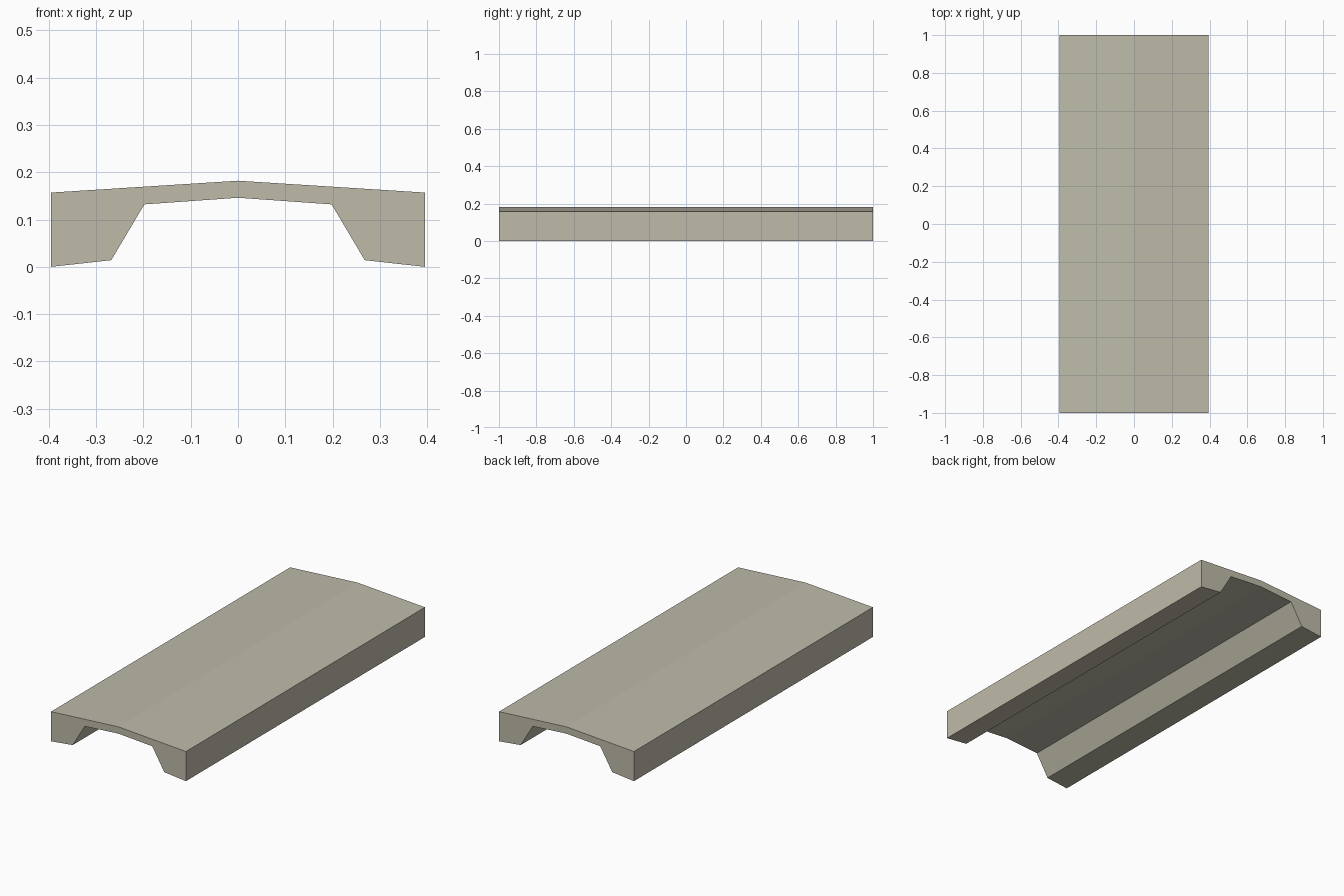
import bpy
import bmesh
from mathutils import Vector

cube = bpy.data.objects.get("Cube")
if cube:
    bpy.data.objects.remove(cube, do_unlink=True)

# Plain concrete material
COLOUR = (0.52, 0.50, 0.40, 1.0)
concrete = bpy.data.materials.new("pale_concrete")
concrete.use_nodes = True
concrete.diffuse_color = COLOUR
bsdf = next(n for n in concrete.node_tree.nodes if n.type == 'BSDF_PRINCIPLED')
bsdf.inputs["Base Color"].default_value = COLOUR
bsdf.inputs["Roughness"].default_value = 0.9

# Right half of the cross-section, from crown down the side and back under the arch
half = [(0, 0.182), (0.395, 0.157), (0.395, 0), (0.268, 0.014), (0.198, 0.132), (0, 0.146)]
profile = half + [(-x, z) for x, z in reversed(half[1:-1])]
LENGTH = 2.0

# Extrude the full cross-section along the length
bm = bmesh.new()
end = bm.faces.new([bm.verts.new((x, -LENGTH / 2, z)) for x, z in profile])
extruded = bmesh.ops.extrude_face_region(bm, geom=[end], use_keep_orig=True)
moved = [g for g in extruded["geom"] if isinstance(g, bmesh.types.BMVert)]
bmesh.ops.translate(bm, verts=moved, vec=Vector((0, LENGTH, 0)))
bmesh.ops.recalc_face_normals(bm, faces=bm.faces)

mesh = bpy.data.meshes.new("channel_slab")
bm.to_mesh(mesh)
bm.free()
mesh.materials.append(concrete)
slab = bpy.data.objects.new("channel_slab", mesh)
bpy.context.collection.objects.link(slab)
